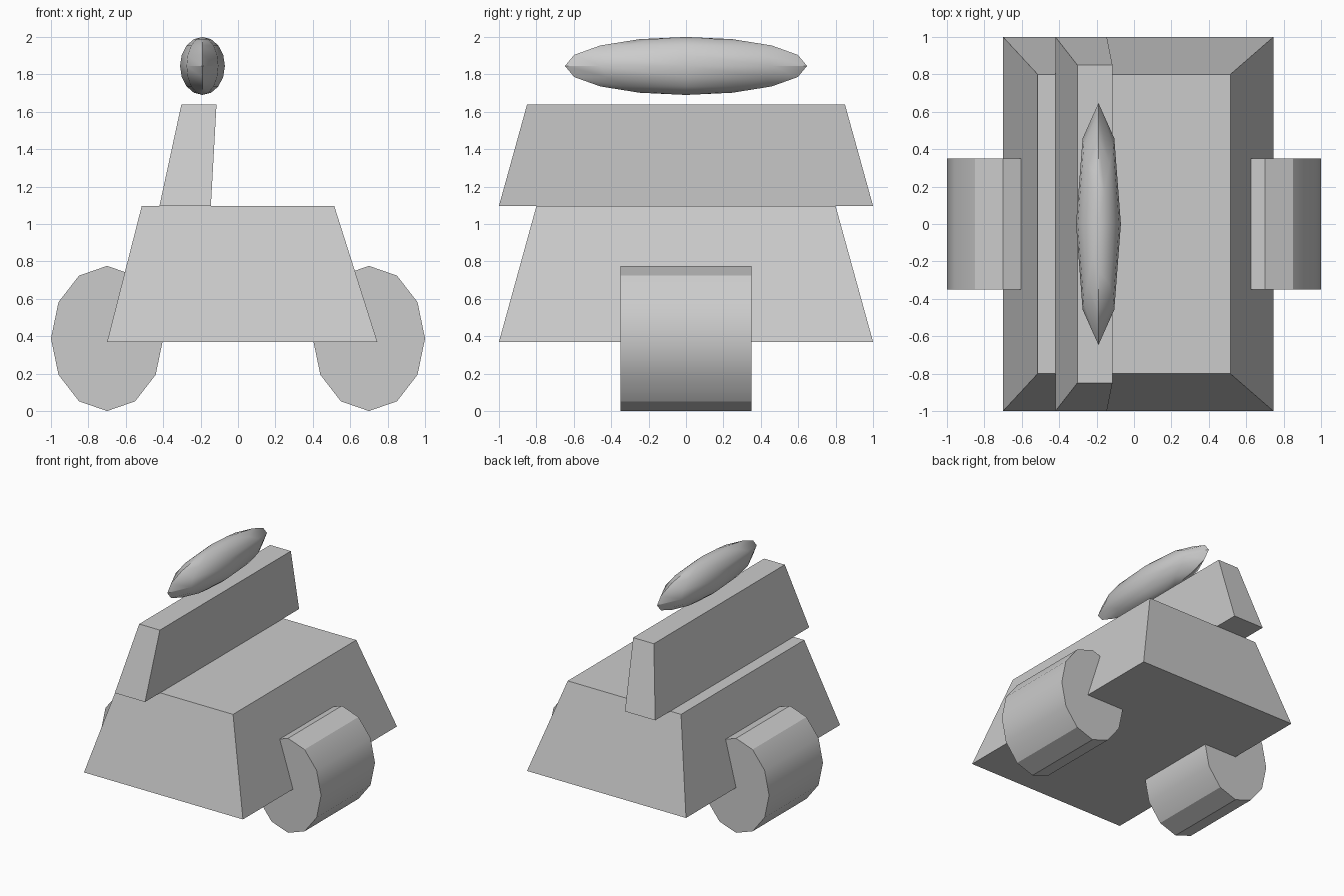
import bpy
import bmesh
import math

default_cube = bpy.data.objects.get("Cube")
if default_cube:
    bpy.data.objects.remove(default_cube, do_unlink=True)

# One plain colour for every part
GREY = (0.6, 0.6, 0.6, 1.0)
grey = bpy.data.materials.new("plain_grey")
grey.use_nodes = True
grey.diffuse_color = GREY
grey.node_tree.nodes["Principled BSDF"].inputs["Base Color"].default_value = GREY


def finish(obj, name, smooth=False):
    obj.name = obj.data.name = name
    obj.data.materials.append(grey)
    if smooth:
        bpy.ops.object.select_all(action='DESELECT')
        obj.select_set(True)
        bpy.context.view_layer.objects.active = obj
        bpy.ops.object.transform_apply(location=False, rotation=True, scale=True)
        bpy.ops.object.shade_smooth_by_angle(angle=math.radians(30))


def tapered_box(name, bottom, top):
    """Each end is (left x, right x, half depth, height)."""
    bm = bmesh.new()
    bmesh.ops.create_cube(bm, size=2)
    for v in bm.verts:
        x0, x1, depth, z = top if v.co.z > 0 else bottom
        v.co = (x1 if v.co.x > 0 else x0, math.copysign(depth, v.co.y), z)
    mesh = bpy.data.meshes.new(name)
    bm.to_mesh(mesh)
    bm.free()
    obj = bpy.data.objects.new(name, mesh)
    bpy.context.collection.objects.link(obj)
    finish(obj, name)


# Body and the leaning cab wall on top of it
tapered_box("body", (-0.70, 0.745, 1.0, 0.37), (-0.515, 0.515, 0.80, 1.095))
tapered_box("cab", (-0.42, -0.145, 1.0, 1.097), (-0.303, -0.115, 0.85, 1.638))

# Twelve-sided oval rollers along the depth, one on each side
for name, side in (("left_roller", 1), ("right_roller", -1)):
    bpy.ops.mesh.primitive_cylinder_add(
        vertices=12, radius=1, depth=0.70,
        location=(side * 0.70, 0, 0.388), rotation=(math.pi / 2, 0, 0))
    roller = bpy.context.object
    roller.scale = (0.30, 0.388, 1)
    finish(roller, name, smooth=True)

# Long floating pod above the cab
bpy.ops.mesh.primitive_uv_sphere_add(
    segments=8, ring_count=8, radius=1, location=(-0.19, 0, 1.845))
pod = bpy.context.object
pod.scale = (0.12, 0.647, 0.155)
finish(pod, "roof_pod", smooth=True)
